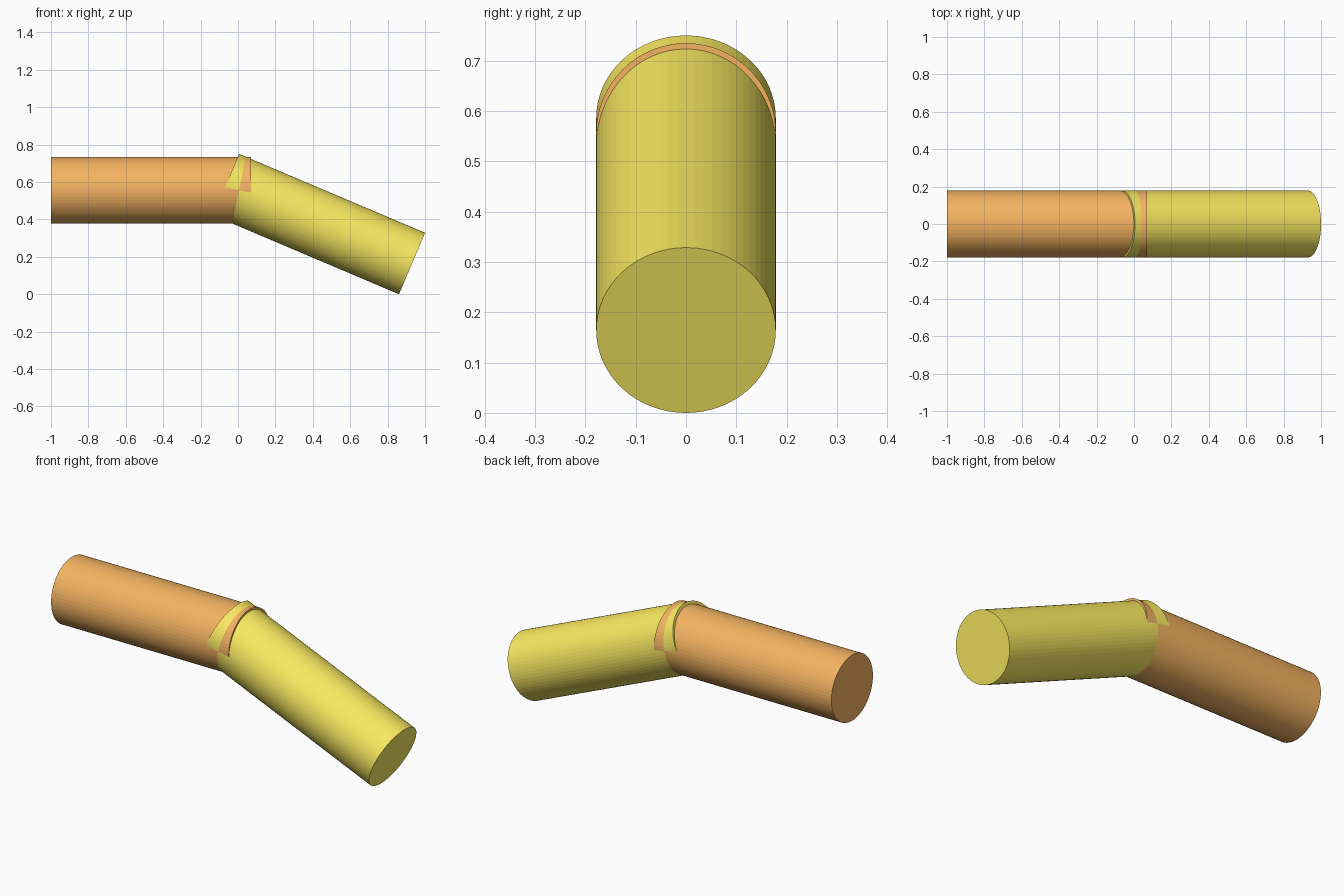
import bpy
from mathutils import Vector

if "Cube" in bpy.data.objects:
    bpy.data.objects.remove(bpy.data.objects["Cube"])

RADIUS = 0.1785


def material(name, color):
    mat = bpy.data.materials.new(name)
    mat.diffuse_color = color
    mat.use_nodes = True
    mat.node_tree.nodes["Principled BSDF"].inputs["Base Color"].default_value = mat.diffuse_color
    return mat


def pipe(name, start, end, mat):
    a, b = Vector(start), Vector(end)
    axis = b - a
    bpy.ops.mesh.primitive_cylinder_add(
        vertices=64, radius=RADIUS, depth=axis.length, location=(a + b) / 2,
        rotation=axis.to_track_quat('Z', 'Y').to_euler())
    obj = bpy.context.object
    obj.name = name
    obj.data.materials.append(mat)
    return obj


# Level pipe, running a little past the joint
pipe("level_pipe", (-1, 0, 0.5565), (0.069, 0, 0.5565),
     material("orange", (0.9, 0.45, 0.12, 1)))

# Sloping pipe, tilted 23 degrees and overlapping the level one
pipe("sloping_pipe", (-0.064, 0, 0.586), (0.9303, 0, 0.1643),
     material("yellow", (0.95, 0.82, 0.12, 1)))
